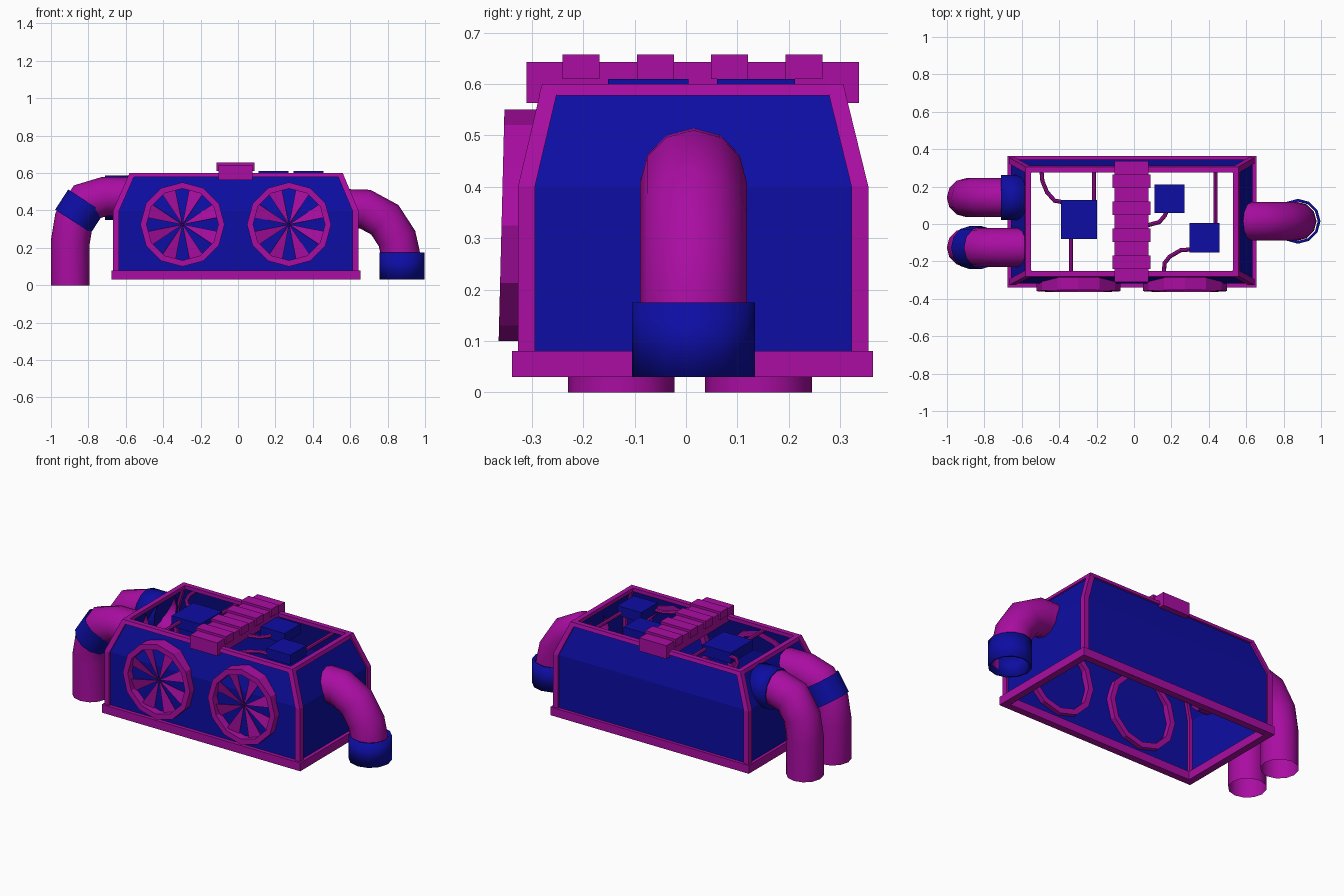
import bpy, bmesh, math
from mathutils import Vector

cube = bpy.data.objects.get("Cube")
if cube:
    bpy.data.objects.remove(cube, do_unlink=True)


def material(name, rgb):
    m = bpy.data.materials.new(name)
    m.use_nodes = True
    m.diffuse_color = (*rgb, 1)
    m.node_tree.nodes["Principled BSDF"].inputs["Base Color"].default_value = (*rgb, 1)
    return m


PURPLE = material("purple", (0.40, 0.004, 0.36))
BLUE = material("blue", (0.004, 0.004, 0.37))


def finish(name, bm, mat, smooth=False, solid=0):
    bmesh.ops.recalc_face_normals(bm, faces=bm.faces)
    me = bpy.data.meshes.new(name)
    bm.to_mesh(me)
    bm.free()
    me.materials.append(mat)
    ob = bpy.data.objects.new(name, me)
    bpy.context.collection.objects.link(ob)
    if solid:
        mod = ob.modifiers.new("thickness", "SOLIDIFY")
        mod.thickness = solid
    if smooth:
        bpy.ops.object.select_all(action="DESELECT")
        ob.select_set(True)
        bpy.context.view_layer.objects.active = ob
        bpy.ops.object.shade_smooth_by_angle(angle=math.radians(40))
    return ob


def loft(name, rings, mat, cap=False, loop=False, smooth=False, solid=0):
    """Skin a list of equal closed rings."""
    bm = bmesh.new()
    vs = [[bm.verts.new(p) for p in ring] for ring in rings]
    pairs = list(zip(vs, vs[1:])) + ([(vs[-1], vs[0])] if loop else [])
    for a, b in pairs:
        for i in range(len(a)):
            j = (i + 1) % len(a)
            bm.faces.new((a[i], a[j], b[j], b[i]))
    if cap:
        bm.faces.new(vs[0])
        bm.faces.new(vs[-1])
    return finish(name, bm, mat, smooth, solid)


def box(name, x0, x1, y0, y1, z0, z1, mat):
    return loft(name, [rect(x0, x1, y0, y1, z) for z in (z0, z1)], mat, cap=True)


def rect(x0, x1, y0, y1, z):
    return [(x0, y0, z), (x1, y0, z), (x1, y1, z), (x0, y1, z)]


def tube(name, path, radius, mat, normal, sides=12, solid=0):
    """Mitred tube along a path lying in the plane with the given normal."""
    pts, n = [Vector(p) for p in path], Vector(normal)
    rings = []
    for i, p in enumerate(pts):
        d0 = (p - pts[max(i - 1, 0)]).normalized()
        d1 = (pts[min(i + 1, len(pts) - 1)] - p).normalized()
        t = (d0 + d1).normalized()
        side = t.cross(n) / max(t.dot(d1 if d1.length else d0), 0.5)
        rings.append([p + radius * (math.cos(a) * n + math.sin(a) * side)
                      for a in (math.tau * k / sides for k in range(sides))])
    return loft(name, rings, mat, smooth=True, solid=solid)


# Body outline: bottom, shoulder and tapered top
LEVELS = [(-0.668, 0.644, -0.327, 0.355, 0.05),
          (-0.668, 0.644, -0.327, 0.355, 0.40),
          (-0.58, 0.56, -0.28, 0.306, 0.60)]


def outline(level, inset, dz=0):
    x0, x1, y0, y1, z = level
    return rect(x0 + inset, x1 - inset, y0 + inset, y1 - inset, z + dz)


loft("body_walls", [outline(LEVELS[0], 0.01), outline(LEVELS[1], 0.01),
                    outline(LEVELS[2], 0.01, -0.01)], BLUE, solid=0.006)

# Corner posts follow the outline
W = 0.033
for i, (sx, sy) in enumerate(((1, 1), (-1, 1), (-1, -1), (1, -1))):
    rings = []
    for lv in LEVELS:
        x, y, _ = outline(lv, 0)[i]
        rings.append([(x, y, lv[4]), (x + sx * W, y, lv[4]),
                      (x + sx * W, y + sy * W, lv[4]), (x, y + sy * W, lv[4])])
    loft(f"corner_post_{i + 1}", rings, PURPLE, cap=True)

# Top rim and base ring
top = LEVELS[2]
loft("top_rim", [outline(top, 0), outline(top, -0.006, -0.022),
                 outline(top, 0.03, -0.022), outline(top, 0.03)], PURPLE, loop=True)
base = (-0.676, 0.655, -0.339, 0.364, 0.03)
loft("base_ring", [outline(base, 0), outline(base, 0, 0.05),
                   outline(base, 0.042, 0.05), outline(base, 0.042)], PURPLE, loop=True)

# Front fans: polygonal ring and pitched blades
FAN_Z = 0.325
for label, cx in (("right", -0.297), ("left", 0.273)):
    def circle(r, y):
        return [(cx + r * math.cos(a), y - 0.025 * r * math.sin(a) * -1,
                 FAN_Z + r * math.sin(a)) for a in (math.tau * k / 12 for k in range(12))]
    loft(f"{label}_fan_ring", [circle(0.225, -0.28), circle(0.225, -0.359),
                               circle(0.192, -0.359), circle(0.192, -0.28)],
         PURPLE, loop=True)
    bm = bmesh.new()
    for k in range(8):
        mid = math.tau * (k + 0.5) / 8
        hub = bm.verts.new((cx, -0.330, FAN_Z))
        tips = []
        for s in (-1, 1):
            a = mid + s * math.tau / 32
            tips.append(bm.verts.new((cx + 0.2 * math.cos(a), -0.331 + s * 0.009,
                                      FAN_Z + 0.2 * math.sin(a))))
        bm.faces.new((hub, *tips))
    finish(f"{label}_fan_blades", bm, PURPLE, solid=0.003)

# Side pipes with collars
Y = (0, 1, 0)


def flat(points, y):
    return [(x, y, z) for x, z in points]


outlet = [(0.58, 0.41), (0.68, 0.407), (0.785, 0.35), (0.85, 0.25), (0.868, 0.17), (0.872, 0.06)]
tube("left_pipe", flat(outlet, 0.0145), 0.104, PURPLE, Y)
tube("left_pipe_collar", flat([(0.877, 0.03), (0.877, 0.175)], 0.0145), 0.12, BLUE, Y, solid=0.015)

bend = [(-0.897, 0), (-0.897, 0.23), (-0.877, 0.348), (-0.812, 0.445), (-0.715, 0.474), (-0.585, 0.474)]
for label, y in (("front", -0.126), ("back", 0.141)):
    tube(f"right_{label}_pipe", flat(bend, y), 0.104, PURPLE, Y)
tube("right_front_pipe_collar", flat([(-0.882, 0.342), (-0.812, 0.45)], -0.126), 0.114, BLUE, Y)
tube("right_back_pipe_collar", flat([(-0.71, 0.468), (-0.585, 0.468)], 0.141), 0.12, BLUE, Y, solid=0.012)

# Ribbed bridge over the open top
box("bridge_bar", -0.104, 0.078, -0.31, 0.337, 0.563, 0.643, PURPLE)
for k in range(4):
    y = -0.204 + k * 0.1445
    box(f"bridge_rib_{k + 1}", -0.115, 0.088, y - 0.036, y + 0.036, 0.61, 0.657, PURPLE)

# Junction boxes inside the top
box("large_junction_box", -0.39, -0.197, -0.08, 0.127, 0.53, 0.595, BLUE)
box("back_junction_box", 0.11, 0.27, 0.06, 0.212, 0.55, 0.61, BLUE)
box("front_junction_box", 0.297, 0.457, -0.152, 0.005, 0.55, 0.61, BLUE)

# Thin conduits joining the boxes to the frame
conduits = [
    [(-0.495, 0.29), (-0.49, 0.23), (-0.465, 0.17), (-0.425, 0.125), (-0.37, 0.115)],
    [(-0.213, 0.29), (-0.213, 0.1)],
    [(-0.337, -0.06), (-0.337, -0.265)],
    [(0.18, 0.08), (0.165, 0.045), (0.135, 0.01), (0.06, -0.01)],
    [(0.436, 0.29), (0.436, -0.02)],
    [(0.32, -0.135), (0.25, -0.14), (0.19, -0.175), (0.163, -0.21), (0.16, -0.265)],
]
for k, path in enumerate(conduits):
    tube(f"conduit_{k + 1}", [(x, y, 0.57) for x, y in path], 0.011, PURPLE, (0, 0, 1), sides=8)
